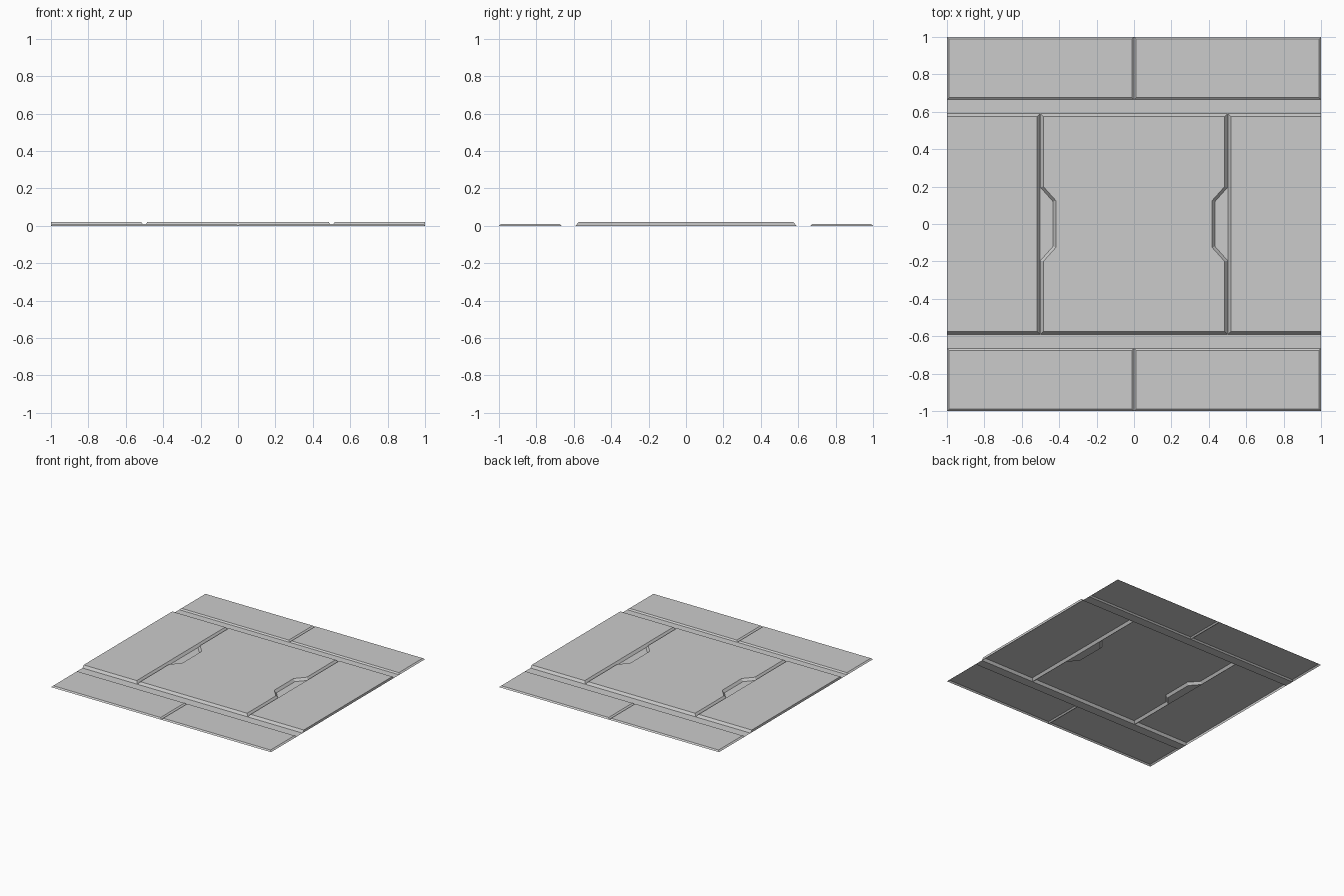
import bpy
from mathutils import Vector

if "Cube" in bpy.data.objects:
    bpy.data.objects.remove(bpy.data.objects["Cube"])


def make(name, verts, faces):
    me = bpy.data.meshes.new(name)
    me.from_pydata(verts, [], faces)
    ob = bpy.data.objects.new(name, me)
    bpy.context.collection.objects.link(ob)
    return ob


def inset(pts, dist):
    # mitred inset of a counter-clockwise outline, one distance per edge
    n, out = len(pts), []
    P = [Vector(p) for p in pts]
    for i in range(n):
        a = (P[i] - P[i - 1]).normalized()
        b = (P[(i + 1) % n] - P[i]).normalized()
        na, nb = Vector((-a.y, a.x)), Vector((-b.y, b.x))
        da, db = dist[i - 1], dist[i]
        det = na.x * nb.y - na.y * nb.x
        off = Vector((da * nb.y - db * na.y, na.x * db - nb.x * da)) / det
        out.append(P[i] + off)
    return out


def plate(name, pts, height, bevel, flush_edge=None):
    # open-bottomed raised plate with sloped sides
    n = len(pts)
    d = [0 if i == flush_edge else bevel for i in range(n)]
    top = inset(pts, d)
    verts = [(x, y, 0) for x, y in pts] + [(p.x, p.y, height) for p in top]
    faces = [(i, (i + 1) % n, n + (i + 1) % n, n + i) for i in range(n)]
    make(name, verts, faces + [tuple(range(n, 2 * n))])


def rect(x0, x1, y0, y1):
    return [(x0, y0), (x1, y0), (x1, y1), (x0, y1)]


def floor(name, pts):
    make(name, [(x, y, 0) for x, y in pts], [tuple(range(len(pts)))])


W = 0.59    # half depth of the thick middle row
G = 0.665   # inner edge of the thin border plates

# thin border plates
for x0 in (-1, 0):
    plate("border_plate_back", rect(x0, x0 + 1, G, 1), 0.01, 0.012)
    plate("border_plate_front", rect(x0, x0 + 1, -1, -G), 0.01, 0.012)

# channels between the rows
floor("channel_back", rect(-1, 1, W, G))
floor("channel_front", rect(-1, 1, -G, -W))

# side plates, flush with the tile's outer edge
plate("side_plate_left", rect(-1, -0.503, -W, W), 0.02, 0.015, 3)
plate("side_plate_right", rect(0.503, 1, -W, W), 0.02, 0.015, 1)
for s in (-1, 1):
    xs = sorted((0.5 * s, 0.503 * s))
    floor("groove_floor", rect(xs[0], xs[1], -W, W))

# centre plate with a trapezoid notch on each side
notch = [(0.5, -0.195), (0.433, -0.12), (0.433, 0.12), (0.5, 0.195)]
right = [(0.5, -W)] + notch + [(0.5, W)]
plate("centre_plate", right + [(-x, -y) for x, y in right], 0.02, 0.015)

# notch floors
floor("notch_floor_right", notch[::-1])
floor("notch_floor_left", [(-x, -y) for x, y in notch[::-1]])
